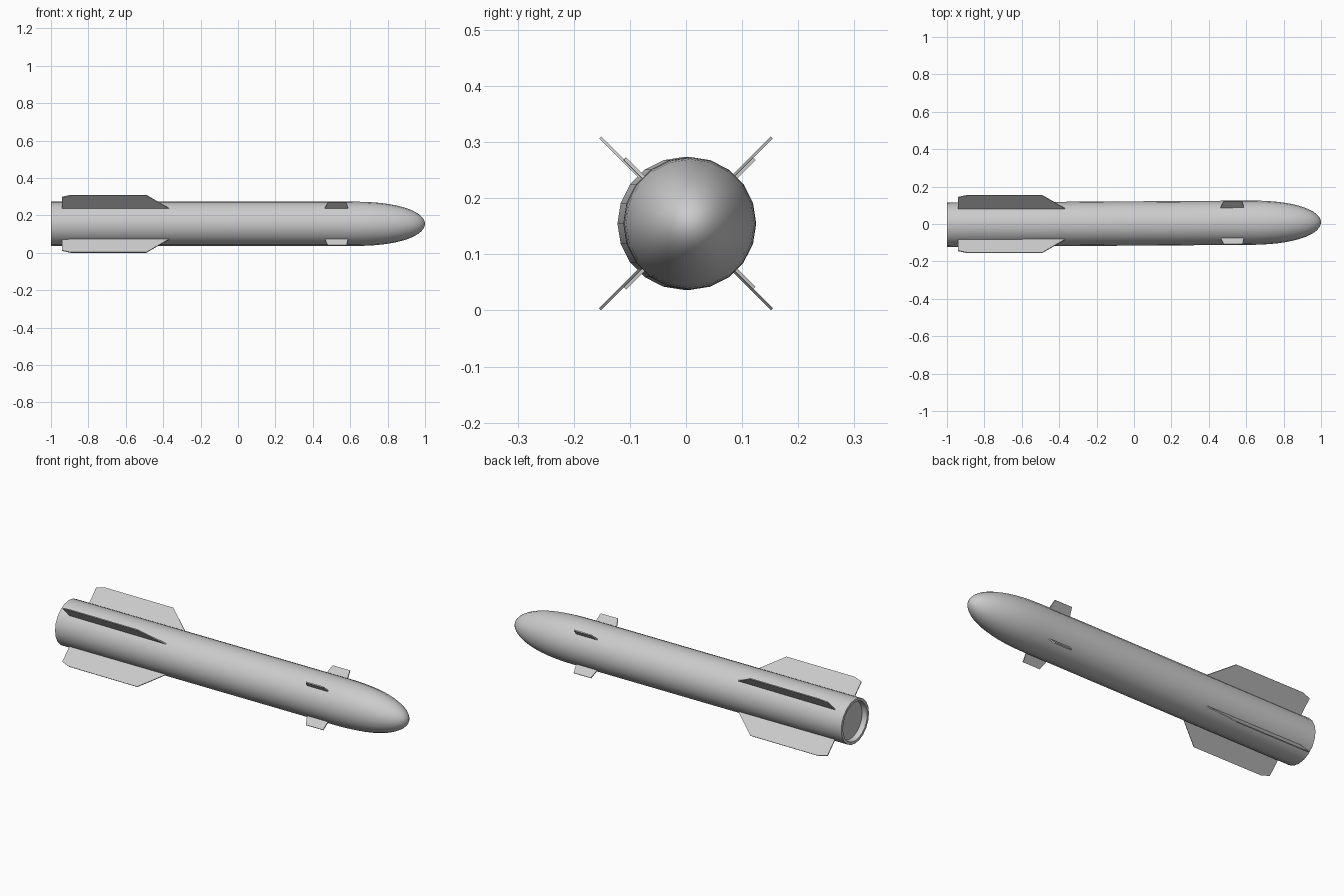
import bpy, bmesh, math
from mathutils import Matrix, Vector

if "Cube" in bpy.data.objects:
    bpy.data.objects.remove(bpy.data.objects["Cube"])

AXIS_Z = 0.155
R = 0.1185
SIDES = 20
TILT = 0.0065          # the hull is yawed very slightly relative to the tail fins
CENTRE = Vector((0, 0.0028, AXIS_Z))


def finish(bm, name):
    bmesh.ops.recalc_face_normals(bm, faces=bm.faces)
    mesh = bpy.data.meshes.new(name)
    bm.to_mesh(mesh)
    bm.free()
    ob = bpy.data.objects.new(name, mesh)
    bpy.context.collection.objects.link(ob)
    return ob


def lathe(name, profile):
    """Revolve (x, radius) points around the x axis."""
    bm = bmesh.new()
    verts = [bm.verts.new((x, r, 0)) for x, r in profile]
    edges = [bm.edges.new(p) for p in zip(verts, verts[1:])]
    bmesh.ops.spin(bm, geom=verts + edges, cent=(0, 0, 0), axis=(1, 0, 0),
                   angle=math.tau, steps=SIDES, use_duplicate=False)
    bmesh.ops.remove_doubles(bm, verts=bm.verts, dist=1e-5)
    return finish(bm, name)


def fin(name, outline, thickness, angle, centre, yaw):
    """Flat plate from an (x, radius) outline, turned around the x axis."""
    bm = bmesh.new()
    face = bm.faces.new([bm.verts.new((x, r, -thickness / 2)) for x, r in outline])
    ext = bmesh.ops.extrude_face_region(bm, geom=[face])["geom"]
    bmesh.ops.translate(bm, vec=(0, 0, thickness),
                        verts=[v for v in ext if isinstance(v, bmesh.types.BMVert)])
    mat = (Matrix.Translation(centre) @ Matrix.Rotation(yaw, 4, 'Z')
           @ Matrix.Rotation(angle, 4, 'X'))
    bmesh.ops.transform(bm, matrix=mat, verts=bm.verts)
    return finish(bm, name)


# Hull: recessed tail, straight tube, rounded nose
profile = [(-0.972, 0), (-0.972, 0.101), (-1.0, 0.104), (-1.0, R), (0.6, R)]
for i in range(1, 15):
    t = math.sin(i / 14 * math.pi / 2)
    profile.append((0.6 + 0.4 * t, R * math.sqrt(max(0, 1 - t ** 2.4))))
hull = lathe("hull", profile)
hull.location = CENTRE
hull.rotation_euler.z = TILT
bpy.context.view_layer.objects.active = hull
hull.select_set(True)
bpy.ops.object.shade_smooth_by_angle(angle=math.radians(30))

# Four tail fins and four small front fins in an X layout
tail_outline = [(-0.94, 0.114), (-0.94, 0.203), (-0.895, 0.2165),
                (-0.49, 0.2165), (-0.365, 0.114)]
front_outline = [(0.463, 0.114), (0.479, 0.163), (0.58, 0.163), (0.588, 0.114)]
for i in range(4):
    a = math.radians(45 + 90 * i)
    fin(f"tail_fin_{i + 1}", tail_outline, 0.005, a, Vector((0, 0, AXIS_Z)), 0)
    fin(f"front_fin_{i + 1}", front_outline, 0.006, a, CENTRE, TILT)
